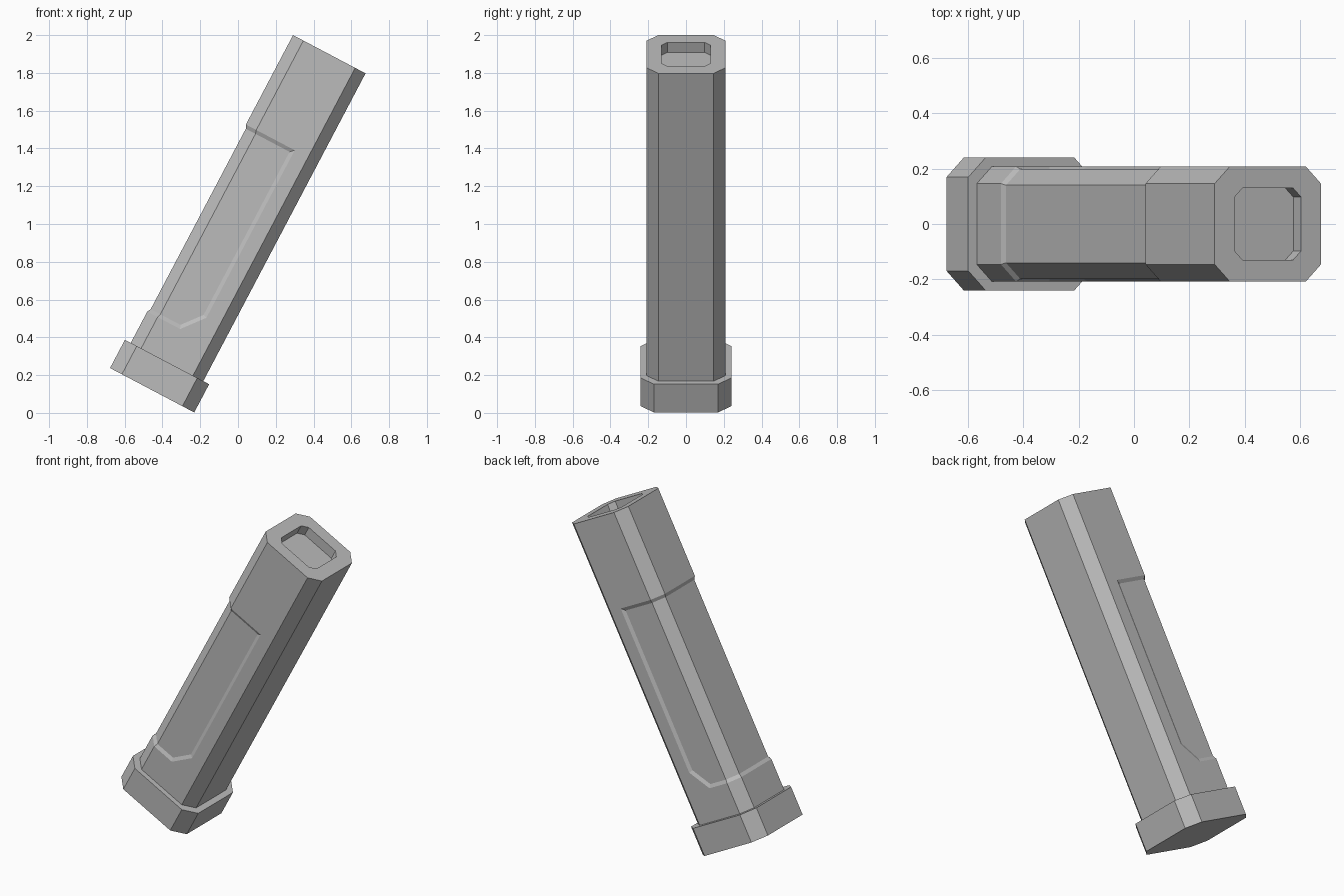
import bpy, bmesh, math
from mathutils import Matrix

cube = bpy.data.objects.get("Cube")
if cube:
    bpy.data.objects.remove(cube, do_unlink=True)

grey = bpy.data.materials.new("metal_grey")
grey.use_nodes = True
COLOR = (0.5, 0.5, 0.5, 1)
grey.diffuse_color = COLOR
grey.node_tree.nodes["Principled BSDF"].inputs["Base Color"].default_value = COLOR

# The whole thing leans towards +x; parts are built upright and then tilted
TILT = Matrix.Rotation(math.radians(27.8), 4, 'Y') @ Matrix.Translation((-0.458, 0, 0))


def half_octagon(hx, hy, cut):
    """Chamfered rectangle, +y half, from front middle to back middle."""
    side = [(-hx, 0), (-hx, hy - cut), (-hx + cut, hy)]
    return side + [(-x, y) for x, y in reversed(side)]


def finish(name, faces):
    """Build the +y half from corner lists, mirror it, weld it and tilt it."""
    bm = bmesh.new()
    for corners in faces:
        bm.faces.new([bm.verts.new(c) for c in corners])
    bmesh.ops.remove_doubles(bm, verts=bm.verts[:], dist=1e-5)
    bmesh.ops.mirror(bm, geom=bm.verts[:] + bm.edges[:] + bm.faces[:],
                     axis='Y', merge_dist=1e-5)
    bmesh.ops.remove_doubles(bm, verts=bm.verts[:], dist=1e-5)
    bmesh.ops.recalc_face_normals(bm, faces=bm.faces[:])
    mesh = bpy.data.meshes.new(name)
    bm.to_mesh(mesh)
    bm.free()
    mesh.materials.append(grey)
    obj = bpy.data.objects.new(name, mesh)
    bpy.context.collection.objects.link(obj)
    obj.matrix_world = TILT


def ring(profile, z):
    return [(x, y, z) for x, y in profile]


def bridge(a, b):
    """Quads between two point rows of equal length."""
    return [[a[i], a[i + 1], b[i + 1], b[i]] for i in range(len(a) - 1)]


# Base plate
BASE_BOTTOM, BASE_TOP = -0.106, 0.063
plate = half_octagon(0.252, 0.24, 0.071)
low, high = ring(plate, BASE_BOTTOM), ring(plate, BASE_TOP)
finish("base_plate", [low, high] + bridge(low, high))

# Main body: outer shell, recessed shell and the pocket in the top
BOTTOM, TOP = 0.0, 1.905
LOW, HIGH, SLOPE, DEPTH = 0.25, 1.37, 0.02, 0.01
outer = half_octagon(0.217, 0.208, 0.062)
inner = half_octagon(0.217 - DEPTH, 0.208 - DEPTH, 0.058)
pocket = half_octagon(0.136, 0.13, 0.033)

body_low, body_high = ring(outer, BOTTOM), ring(outer, TOP)
lip, floor = ring(pocket, TOP), ring(pocket, TOP - 0.06)
faces = [body_low, body_high + lip[::-1], floor] + bridge(lip, floor)

# Back face and back chamfer run the full height
faces += bridge(body_low[3:], body_high[3:])

# Front face and front chamfer step into the recess and out again
levels = [body_low[:3], ring(outer[:3], LOW), ring(inner[:3], LOW + SLOPE),
          ring(inner[:3], HIGH - SLOPE), ring(outer[:3], HIGH), body_high[:3]]
for a, b in zip(levels, levels[1:]):
    faces += bridge(a, b)

# Side face: recess outline with one slanted corner, sloped rim and sunk floor
y_out, y_in = outer[2][1], inner[2][1]
rim = [levels[1][2], (-0.02, y_out, LOW), (0.075, y_out, 0.367),
       (0.075, y_out, HIGH), levels[4][2]]
sunk = [levels[2][2], (-0.029, y_in, LOW + SLOPE), (0.055, y_in, 0.374),
        (0.055, y_in, HIGH - SLOPE), levels[3][2]]
faces += bridge(rim, sunk) + [sunk]
faces.append([body_low[2], body_low[3], body_high[3], body_high[2]] + rim[::-1])

finish("body", faces)
